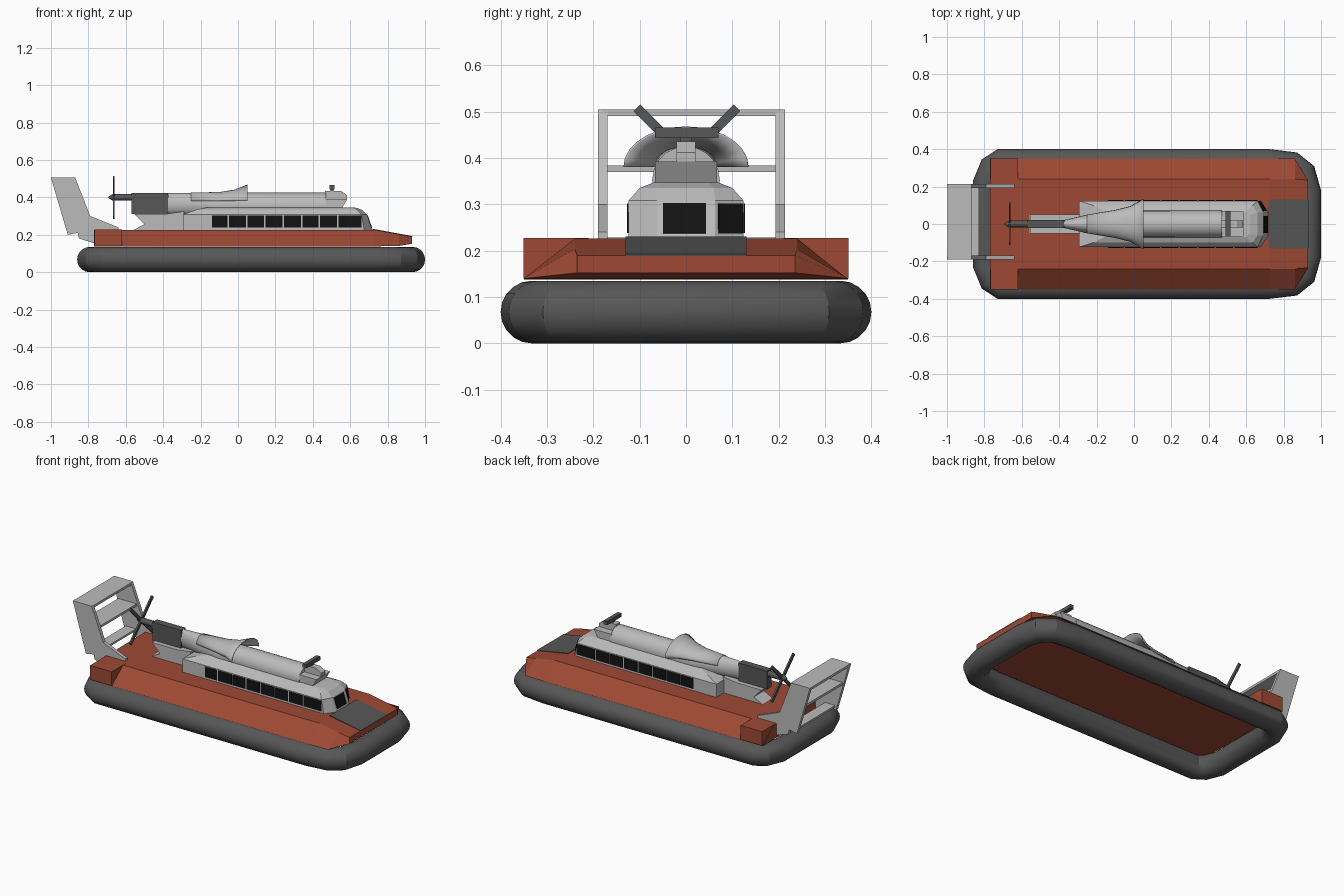
import bpy, bmesh, math
from mathutils import Vector

if "Cube" in bpy.data.objects:
    bpy.data.objects.remove(bpy.data.objects["Cube"])


def material(name, r, g, b):
    m = bpy.data.materials.new(name)
    m.diffuse_color = (r, g, b, 1)
    m.use_nodes = True
    m.node_tree.nodes["Principled BSDF"].inputs["Base Color"].default_value = m.diffuse_color
    return m


RED = material("hull red", 0.34, 0.066, 0.034)
LIGHT = material("light grey", 0.50, 0.50, 0.50)
DARK = material("dark grey", 0.095, 0.095, 0.095)
BLACK = material("window black", 0.006, 0.006, 0.006)


def make(name, verts, faces, mat, smooth=None):
    mesh = bpy.data.meshes.new(name)
    mesh.from_pydata(verts, [], faces)
    bm = bmesh.new()
    bm.from_mesh(mesh)
    bmesh.ops.recalc_face_normals(bm, faces=bm.faces)
    bm.to_mesh(mesh)
    bm.free()
    mesh.materials.append(mat)
    ob = bpy.data.objects.new(name, mesh)
    bpy.context.collection.objects.link(ob)
    if smooth:
        bpy.ops.object.select_all(action='DESELECT')
        ob.select_set(True)
        bpy.context.view_layer.objects.active = ob
        bpy.ops.object.shade_smooth_by_angle(angle=math.radians(smooth))
    return ob


def loft(name, rings, mat, cap=True, loop=False, closed=True, smooth=None):
    """Skin a list of equally long point rings."""
    n, k = len(rings[0]), len(rings)
    faces = []
    for i in range(k if loop else k - 1):
        a, b = i * n, (i + 1) % k * n
        for j in range(n if closed else n - 1):
            q = (j + 1) % n
            faces.append((a + j, a + q, b + q, b + j))
    if cap and not loop:
        faces += [tuple(range(n)), tuple(range((k - 1) * n, k * n))]
    return make(name, [p for r in rings for p in r], faces, mat, smooth)


def prism(name, profile, y0, y1, mat):
    """Extrude a side (x, z) profile across y."""
    return loft(name, [[(x, y, z) for x, z in profile] for y in (y0, y1)], mat)


def box(name, x0, x1, y0, y1, z0, z1, mat):
    return prism(name, [(x0, z0), (x1, z0), (x1, z1), (x0, z1)], y0, y1, mat)


def ellipse(x, hw, cz, hh, n=20):
    return [(x, hw * math.cos(t * math.tau / n), cz + hh * math.sin(t * math.tau / n))
            for t in range(n)]


# inflated skirt: a mitred tube around a rounded rectangle
half = [(0.933, 0.17), (0.905, 0.27), (0.845, 0.318), (0.72, 0.333),
        (-0.71, 0.333), (-0.76, 0.30), (-0.793, 0.22)]
path = [Vector(p) for p in half + [(x, -y) for x, y in reversed(half)]]
rings = []
for i, p in enumerate(path):
    d1 = (p - path[i - 1]).normalized()
    d2 = (path[(i + 1) % len(path)] - p).normalized()
    t = (d1 + d2).normalized()
    side = Vector((t.y, -t.x)) / t.dot(d1)
    rings.append([(p.x + side.x * 0.067 * math.cos(a), p.y + side.y * 0.067 * math.cos(a),
                   0.0675 + 0.0675 * math.sin(a))
                  for a in [k * math.tau / 20 for k in range(20)]])
loft("skirt", rings, DARK, loop=True, smooth=25)


# hull with sloping sides and a dipping bow
def hull_ring(x, wb, zb, wt, zt):
    return [(x, -wb, zb), (x, wb, zb), (x, wt, zt), (x, -wt, zt)]


loft("hull", [hull_ring(-0.77, 0.35, 0.138, 0.24, 0.226),
              hull_ring(0.73, 0.35, 0.138, 0.24, 0.226),
              hull_ring(0.86, 0.35, 0.14, 0.24, 0.203),
              hull_ring(0.93, 0.235, 0.152, 0.235, 0.19)], RED)
for s, n in ((-1, "right"), (1, "left")):
    box("stern_block_" + n, -0.768, -0.62, *sorted((s * 0.21, s * 0.351)), 0.14, 0.227, RED)
prism("bow_ramp", [(0.72, 0.226), (0.73, 0.226), (0.931, 0.189), (0.932, 0.193),
                   (0.73, 0.23), (0.72, 0.23)], -0.13, 0.13, DARK)


# passenger cabin with chamfered nose and rounded-off roof
def cabin_ring(z, xr, xs, xf, w, wf):
    return [(xr, -w, z), (xs, -w, z), (xf, -wf, z), (xf, wf, z), (xs, w, z), (xr, w, z)]


loft("cabin", [cabin_ring(0.225, -0.295, 0.675, 0.718, 0.124, 0.063),
               cabin_ring(0.308, -0.295, 0.66, 0.69, 0.124, 0.063),
               cabin_ring(0.335, -0.22, 0.635, 0.66, 0.10, 0.06),
               cabin_ring(0.347, -0.16, 0.60, 0.62, 0.07, 0.05)], LIGHT)

# side windows
edges = [-0.143, -0.052, 0.048, 0.143, 0.242, 0.34, 0.435, 0.533, 0.665]
for s, n in ((-1, "right"), (1, "left")):
    for i in range(8):
        box(f"window_{n}_{i}", edges[i] + 0.004, edges[i + 1] - 0.004,
            *sorted((s * 0.122, s * 0.127)), 0.238, 0.302, BLACK)


# windscreen panes laid on the sloping nose faces
def pane(name, a, b, c, d, u0, u1):
    a, b, c, d = map(Vector, (a, b, c, d))
    nrm = (b - a).cross(d - a).normalized()
    def at(u, v):
        return a.lerp(b, u).lerp(d.lerp(c, u), v)
    pts = [at(u0, 0.14), at(u1, 0.14), at(u1, 0.92), at(u0, 0.92)]
    loft(name, [[p - nrm * 0.002 for p in pts], [p + nrm * 0.003 for p in pts]], BLACK)


pane("windscreen", (0.718, -0.063, 0.225), (0.718, 0.063, 0.225),
     (0.69, 0.063, 0.308), (0.69, -0.063, 0.308), 0.11, 0.84)
pane("corner_window", (0.718, 0.063, 0.225), (0.675, 0.124, 0.225),
     (0.66, 0.124, 0.308), (0.69, 0.063, 0.308), 0.1, 0.95)

# engine housing, tapering to a thin upright tail
loft("engine_housing", [ellipse(-0.38, 0.02, 0.366, 0.057), ellipse(-0.25, 0.05, 0.364, 0.06),
                        ellipse(-0.10, 0.072, 0.354, 0.071), ellipse(0.47, 0.073, 0.352, 0.073)],
     LIGHT, smooth=30)
prism("engine_pylon", [(-0.56, 0.225), (-0.29, 0.225), (-0.29, 0.325), (-0.38, 0.312),
                       (-0.555, 0.312), (-0.50, 0.256)], -0.05, 0.05, LIGHT)
box("engine_tail", -0.57, -0.375, -0.022, 0.022, 0.31, 0.423, DARK)

# flared air scoop arching over the housing
scoop = []
for x, w, h in ((-0.25, 0.05, 0.045), (-0.10, 0.075, 0.047), (-0.02, 0.095, 0.06),
                (0.05, 0.135, 0.087)):
    scoop.append([(x, w * math.cos(k * math.pi / 14), 0.381 + h * math.sin(k * math.pi / 14))
                  for k in range(15)])
ob = loft("air_scoop", scoop, LIGHT, cap=False, closed=False, smooth=30)
mod = ob.modifiers.new("thickness", 'SOLIDIFY')
mod.thickness = 0.004

# radar mount and scanner bar in front of the housing
prism("radar_base", [(0.465, 0.34), (0.555, 0.34), (0.585, 0.392), (0.465, 0.392)],
      -0.067, 0.067, LIGHT)
prism("radar_post", [(0.465, 0.39), (0.583, 0.39), (0.583, 0.412), (0.55, 0.435),
                     (0.465, 0.435)], -0.02, 0.02, LIGHT)
box("radar_mast", 0.495, 0.51, -0.012, 0.012, 0.43, 0.45, DARK)
box("radar_bar", 0.49, 0.515, -0.067, 0.07, 0.443, 0.466, DARK)

# propeller shaft, spinner and four crossed blades
loft("propeller_shaft", [ellipse(-0.692, 0.004, 0.4, 0.004, 12), ellipse(-0.67, 0.018, 0.4, 0.018, 12),
                         ellipse(-0.37, 0.018, 0.4, 0.018, 12)], DARK, smooth=30)
for i in range(4):
    a = math.radians(45 + 90 * i)
    u, v = Vector((0, math.cos(a), math.sin(a))), Vector((0, -math.sin(a), math.cos(a)))
    loft(f"propeller_blade_{i}",
         [[Vector((x, 0.002, 0.4)) + u * r + v * w
           for x, w in ((-0.669, -0.01), (-0.659, -0.01), (-0.659, 0.01), (-0.669, 0.01))]
          for r in (0.0, 0.153)], DARK)

# tail fins joined by horizontal planes
fin = [(-1.0, 0.505), (-0.87, 0.505), (-0.79, 0.30), (-0.64, 0.24), (-0.64, 0.222),
       (-0.75, 0.16), (-0.77, 0.155), (-0.85, 0.18), (-0.857, 0.21), (-0.91, 0.20)]
for n, y0, y1 in (("right", -0.19, -0.169), ("left", 0.193, 0.214)):
    prism("tail_fin_" + n, fin, y0, y1, LIGHT)
for n, z, x0, x1, t in (("top", 0.49, -0.998, -0.868, 0.015), ("middle", 0.37, -0.957, -0.83, 0.014),
                        ("bottom", 0.216, -0.905, -0.835, 0.012)):
    box("tail_plane_" + n, x0, x1, -0.18, 0.204, z, z + t, LIGHT)
